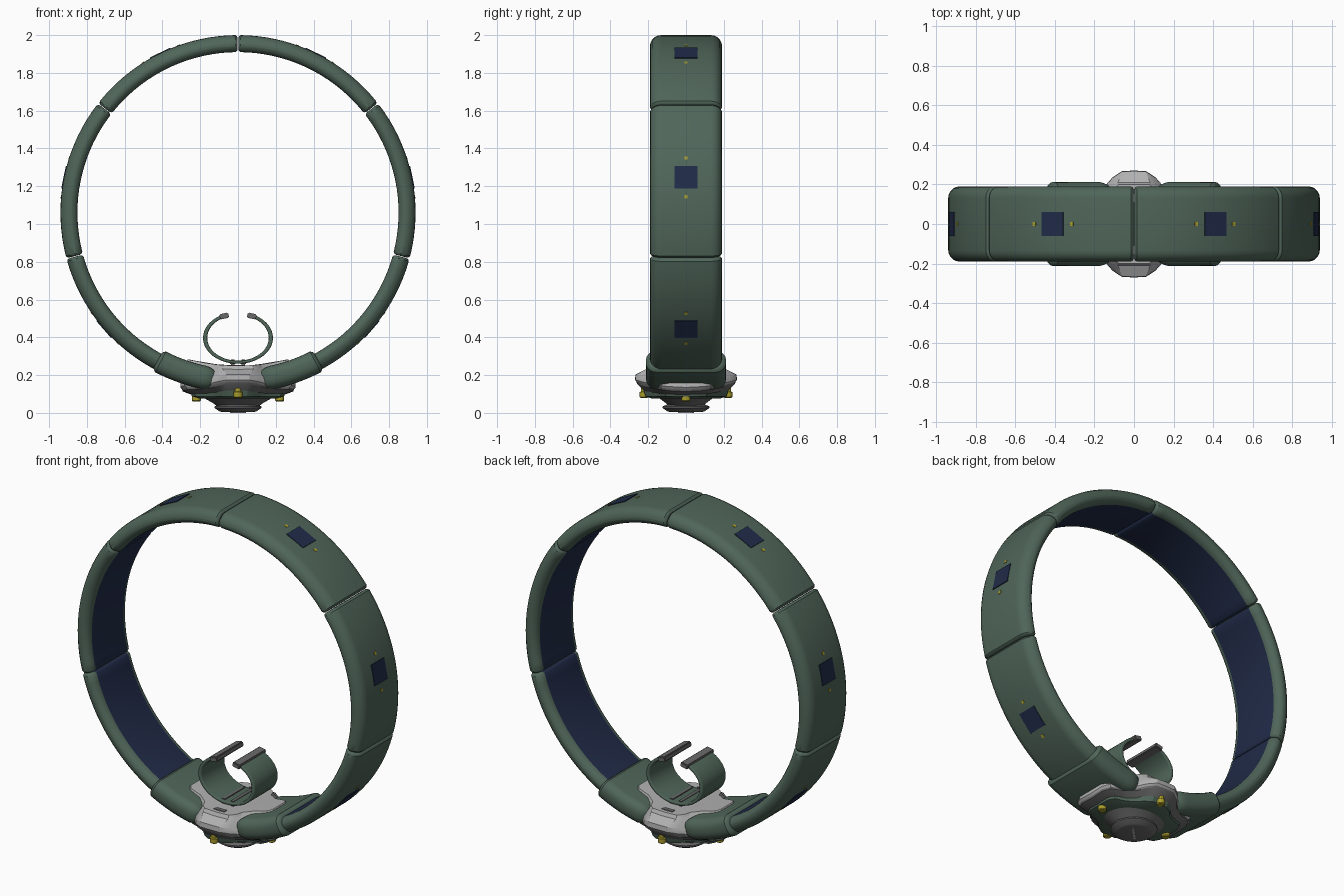
import bpy, bmesh, math
from mathutils import Matrix

cube = bpy.data.objects.get("Cube")
if cube:
    bpy.data.objects.remove(cube, do_unlink=True)


def material(name, rgb):
    m = bpy.data.materials.new(name)
    m.use_nodes = True
    m.diffuse_color = (*rgb, 1)
    m.node_tree.nodes["Principled BSDF"].inputs["Base Color"].default_value = (*rgb, 1)
    return m


GREEN = material("strap green", (0.08, 0.132, 0.1))
NAVY = material("panel navy", (0.015, 0.024, 0.065))
LIGHT = material("light grey metal", (0.44, 0.44, 0.44))
DARK = material("dark grey metal", (0.14, 0.14, 0.14))
YELLOW = material("stud yellow", (0.4, 0.34, 0.025))
CENTRE = 1.06


def finish(name, bm, mats, smooth=35):
    bmesh.ops.recalc_face_normals(bm, faces=bm.faces)
    mesh = bpy.data.meshes.new(name)
    bm.to_mesh(mesh)
    bm.free()
    for m in mats:
        mesh.materials.append(m)
    ob = bpy.data.objects.new(name, mesh)
    bpy.context.collection.objects.link(ob)
    bpy.ops.object.select_all(action="DESELECT")
    ob.select_set(True)
    bpy.context.view_layer.objects.active = ob
    if smooth:
        bpy.ops.object.shade_smooth_by_angle(angle=math.radians(smooth))
    return ob


def loft(bm, rings):
    """Skin a list of closed point rings and cap both ends."""
    rows = [[bm.verts.new(p) for p in ring] for ring in rings]
    n = len(rows[0])
    for a, b in zip(rows, rows[1:]):
        for i in range(n):
            bm.faces.new((a[i], a[(i + 1) % n], b[(i + 1) % n], b[i]))
    bm.faces.new(rows[0])
    bm.faces.new(rows[-1])


def section(r0, r1, half, round_out, round_in, inset):
    """Rounded rectangle as (radius, y) pairs."""
    r0, r1, half = r0 + inset, r1 - inset, half - inset
    corners = [(r1, half, round_out, 0), (r0, half, round_in, 90),
               (r0, -half, round_in, 180), (r1, -half, round_out, 270)]
    pts = []
    for r, y, rad, start in corners:
        rad = max(rad - inset, 0.004)
        cr = r - rad if r == r1 else r + rad
        cy = y - math.copysign(rad, y)
        for k in range(6):
            t = math.radians(start + 18 * k)
            pts.append((cr + rad * math.cos(t), cy + rad * math.sin(t)))
    return pts


def sweep(bm, stations, shape, cz=CENTRE, squash=1):
    """Sweep a section around the y axis through (angle, inset) stations."""
    rings = []
    for ang, inset in stations:
        c, s = math.cos(math.radians(ang)), math.sin(math.radians(ang))
        rings.append([(r * c, y, cz + r * s * squash) for r, y in section(*shape, inset)])
    loft(bm, rings)


def box(name, size, loc, mat, tilt=0, bevel=0, spin=0):
    bm = bmesh.new()
    bmesh.ops.create_cube(bm, size=1)
    bm.transform(Matrix.Diagonal((*size, 1)))
    if bevel:
        bmesh.ops.bevel(bm, geom=bm.edges[:], offset=bevel, segments=2, affect="EDGES")
    bm.transform(Matrix.Translation(loc) @ Matrix.Rotation(math.radians(tilt), 4, "Y")
                 @ Matrix.Rotation(math.radians(spin), 4, "Z"))
    return finish(name, bm, [mat])


def revolve(name, profile, mat, loc=(0, 0, 0), sides=40, sy=1):
    bm = bmesh.new()
    turns = [2 * math.pi * i / sides for i in range(sides)]
    loft(bm, [[(loc[0] + r * math.cos(t), loc[1] + r * sy * math.sin(t), loc[2] + z)
               for t in turns] for r, z in profile])
    return finish(name, bm, [mat])


def polar(ang, r):
    a = math.radians(ang)
    return (r * math.cos(a), 0, CENTRE + r * math.sin(a))


# Main strap: three segments on each side, with navy lining and outer sensor plates
BAND = (0.85, 0.94, 0.19, 0.058, 0.043)
for side, label in ((1, "left"), (-1, "right")):
    def turn(a):
        return a if side == 1 else 180 - a

    for part, lo, hi in (("upper", 38, 90), ("middle", -15, 38), ("lower", -67, -15)):
        steps = [(lo + 0.1, 0.016), (lo + 0.35, 0.006)]
        steps += [(lo + 0.9 + (hi - lo - 1.8) * i / 18, 0) for i in range(19)]
        steps += [(hi - 0.35, 0.006), (hi - 0.1, 0.016)]
        bm = bmesh.new()
        sweep(bm, [(turn(a), i) for a, i in steps], BAND)
        for f in bm.faces:
            c = f.calc_center_median()
            if abs(c.y) < 0.01 and math.hypot(c.x, c.z - CENTRE) < 0.875:
                f.material_index = 1
        finish(f"{label}_{part}_strap", bm, [GREEN, NAVY])
        mid = turn((lo + hi) / 2 if part != "lower" else -41)
        box(f"{label}_{part}_sensor", (0.12, 0.12, 0.009), polar(mid, 0.938), NAVY, 90 - mid)
        for d in (-6.4, 6.4):
            box(f"{label}_{part}_contact", (0.018, 0.018, 0.008), polar(mid + d, 0.938),
                YELLOW, 90 - mid - d)

    # Thicker sleeve joining the strap to the housing, with a rounded nose
    sleeve = [(-61.5, 0.02), (-61.9, 0.008), (-62.6, 0)]
    sleeve += [(-62.6 - 1.6 * i, 0) for i in range(1, 11)]
    sleeve += [(-80, 0.005), (-81.3, 0.015), (-82.2, 0.027), (-82.8, 0.042)]
    bm = bmesh.new()
    sweep(bm, [(turn(a), i) for a, i in sleeve], (0.828, 0.952, 0.212, 0.055, 0.05))
    finish(f"{label}_sleeve", bm, [GREEN])


# Housing: cross-shaped outlines given as one quarter and mirrored
def outline(quarter):
    q = quarter
    return (q + [(-x, y) for x, y in q[-2::-1]] + [(-x, -y) for x, y in q[1:]]
            + [(x, -y) for x, y in q[-2:0:-1]])


RIM = outline([(0.305, 0), (0.305, 0.09), (0.28, 0.135), (0.2, 0.16), (0.145, 0.195),
               (0.11, 0.235), (0.06, 0.268), (0, 0.27)])
TOP = outline([(0.275, 0), (0.275, 0.06), (0.255, 0.085), (0.18, 0.1), (0.125, 0.14),
               (0.11, 0.18), (0.08, 0.205), (0, 0.205)])


def layer(points, scale, height):
    return [(x * scale, y * scale, height(x, y)) for x, y in points]


def rim_z(x, y):
    return 0.135 + 0.55 * y * y


def top_z(x, y):
    return 0.25 + 0.45 * x * x


bm = bmesh.new()
loft(bm, [layer(RIM, 0.7, lambda x, y: 0.1),
          layer(RIM, 0.97, lambda x, y: rim_z(x, y) - 0.012), layer(RIM, 1, rim_z),
          layer(RIM, 0.99, lambda x, y: rim_z(x, y) + 0.028),
          layer(TOP, 1.02, lambda x, y: top_z(x, y) - 0.02), layer(TOP, 0.97, top_z),
          layer(TOP, 0.5, lambda x, y: 0.25 + 0.12 * x * x)])
finish("housing_shell", bm, [LIGHT], 30)

# Dark edge strip, green under-plate and round button
bm = bmesh.new()
loft(bm, [layer(RIM, 0.72, lambda x, y: 0.088),
          layer(RIM, 0.96, lambda x, y: rim_z(x, y) - 0.022),
          layer(RIM, 0.975, lambda x, y: rim_z(x, y) - 0.008)])
finish("housing_edge", bm, [DARK], 30)
bm = bmesh.new()
loft(bm, [layer(RIM, 0.66, lambda x, y: 0.075), layer(RIM, 0.8, lambda x, y: 0.088),
          layer(RIM, 0.84, lambda x, y: 0.125)])
finish("under_plate", bm, [GREEN], 30)
revolve("button_collar", [(0.11, 0.035), (0.13, 0.05), (0.185, 0.082)], DARK, sy=0.8)
revolve("button", [(0.085, 0.004), (0.097, 0.008), (0.125, 0.026), (0.125, 0.034),
                   (0.1, 0.044)], DARK)
box("button_slot", (0.11, 0.012, 0.008), (0, 0, 0.004), LIGHT, spin=45)

# Yellow studs around the under-plate
STUD = [(0.018, 0), (0.023, 0.005), (0.023, 0.03), (0.017, 0.034), (0.017, 0.06)]
for name, x, y, z in (("left", 0.22, 0, 0.06), ("right", -0.22, 0, 0.06),
                      ("front", 0, -0.222, 0.08), ("back", 0, 0.222, 0.08)):
    revolve(f"{name}_stud", STUD, YELLOW, (x, y, z), 16)

# Slots on the housing and the clip foot
for s in (1, -1):
    box("side_slot", (0.035, 0.07, 0.009), (s * 0.215, 0, 0.268), DARK, -s * 9)
    box("end_slot", (0.07, 0.025, 0.009), (0, s * 0.165, 0.25), DARK)
    box("clip_foot", (0.03, 0.2, 0.03), (s * 0.028, 0, 0.268), DARK, 0, 0.006)

# Small open cuff with end bars
bm = bmesh.new()
sweep(bm, [(112 + 316 * i / 48, 0) for i in range(49)],
      (0.163, 0.185, 0.11, 0.007, 0.007), 0.397, 0.74)
finish("small_cuff", bm, [GREEN])
for s in (1, -1):
    box("cuff_end_bar", (0.048, 0.25, 0.028), (s * 0.073, 0, 0.513), DARK, s * 12, 0.005)
